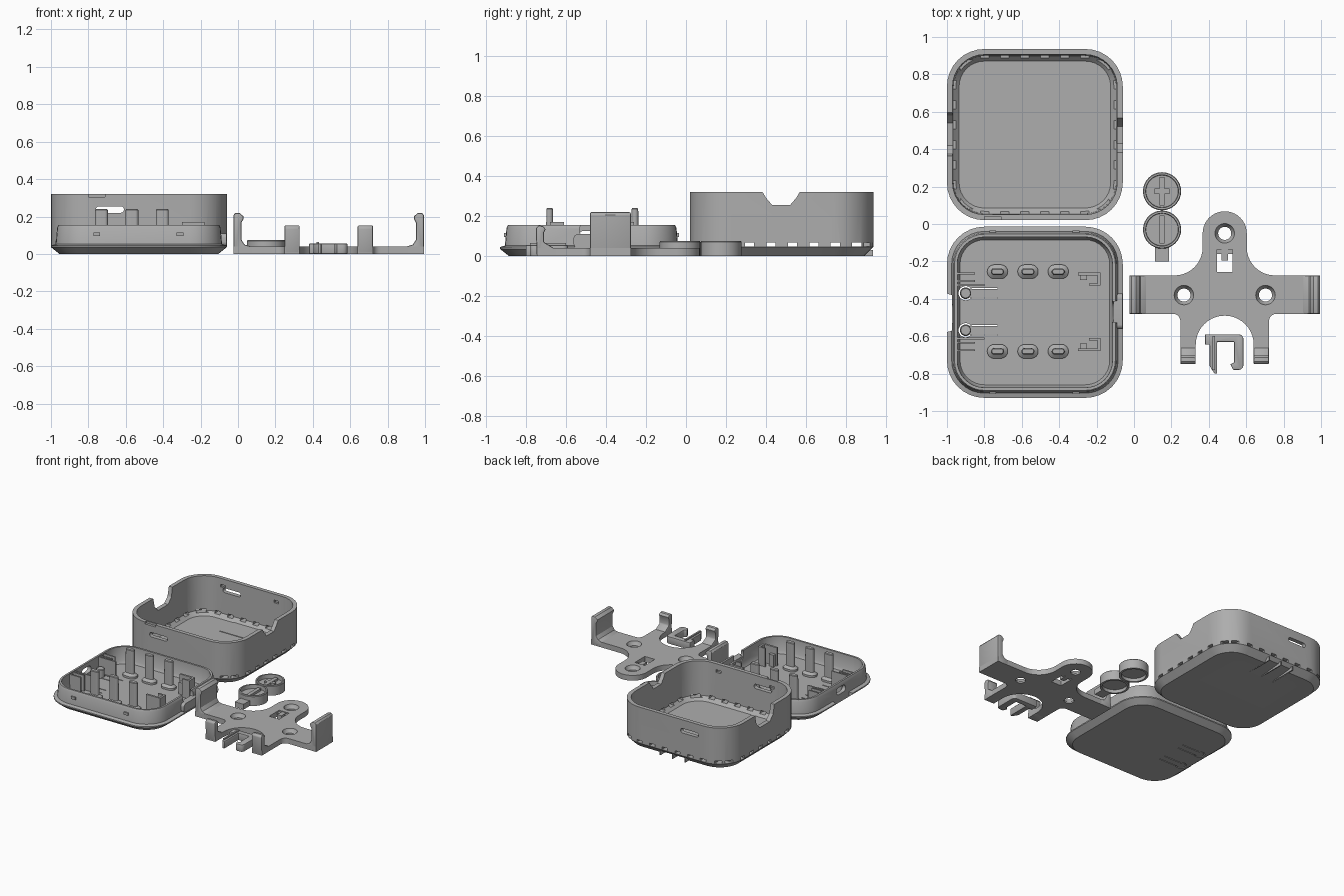
import bpy, bmesh
from math import sin, cos, radians
from mathutils import Vector

if "Cube" in bpy.data.objects:
    bpy.data.objects.remove(bpy.data.objects["Cube"])

GREY = (0.42, 0.42, 0.42, 1)
mat = bpy.data.materials.new("plain grey plastic")
mat.use_nodes = True
mat.diffuse_color = GREY
mat.node_tree.nodes["Principled BSDF"].inputs["Base Color"].default_value = GREY


def finish(name, bm):
    bmesh.ops.recalc_face_normals(bm, faces=bm.faces)
    me = bpy.data.meshes.new(name)
    bm.to_mesh(me)
    bm.free()
    me.materials.append(mat)
    ob = bpy.data.objects.new(name, me)
    bpy.context.collection.objects.link(ob)
    return ob


def arc(cx, cy, r, a0, a1, n=10):
    return [(cx + r * cos(radians(a0 + (a1 - a0) * i / n)),
             cy + r * sin(radians(a0 + (a1 - a0) * i / n))) for i in range(n + 1)]


def rounded(cx, cy, w, h, r, n=8):
    pts = []
    for k, (sx, sy) in enumerate([(1, 1), (-1, 1), (-1, -1), (1, -1)]):
        pts += arc(cx + sx * (w / 2 - r), cy + sy * (h / 2 - r), r, 90 * k, 90 * k + 90, n)
    return pts


def loft(name, cx, cy, w, h, r, levels):
    """Rounded rectangle rings joined in order of (inset, z), capped at both ends."""
    bm = bmesh.new()
    rings = []
    for inset, z in levels:
        pts = rounded(cx, cy, w - 2 * inset, h - 2 * inset, max(r - inset, 0.003))
        rings.append([bm.verts.new((x, y, z)) for x, y in pts])
    n = len(rings[0])
    for a, b in zip(rings, rings[1:]):
        for i in range(n):
            bm.faces.new((a[i], a[(i + 1) % n], b[(i + 1) % n], b[i]))
    bm.faces.new(rings[0])
    bm.faces.new(rings[-1])
    bmesh.ops.remove_doubles(bm, verts=bm.verts, dist=0.00005)
    return finish(name, bm)


def prism(name, pts, axis, lo, hi):
    """Extrude a 2D outline along an axis."""
    place = {"x": lambda p, t: (t, p[0], p[1]),
             "y": lambda p, t: (p[0], t, p[1]),
             "z": lambda p, t: (p[0], p[1], t)}[axis]
    bm = bmesh.new()
    face = bm.faces.new([bm.verts.new(place(p, lo)) for p in pts])
    out = bmesh.ops.extrude_face_region(bm, geom=[face])["geom"]
    step = Vector(place((0, 0), hi - lo))
    bmesh.ops.translate(bm, vec=step, verts=[v for v in out if isinstance(v, bmesh.types.BMVert)])
    return finish(name, bm)


def box(name, x0, x1, y0, y1, z0, z1):
    return prism(name, [(x0, y0), (x1, y0), (x1, y1), (x0, y1)], "z", z0, z1)


def bake(ob):
    bpy.context.view_layer.update()
    me = bpy.data.meshes.new_from_object(ob.evaluated_get(bpy.context.evaluated_depsgraph_get()))
    ob.modifiers.clear()
    ob.data = me


def cut(ob, cutters):
    for c in cutters:
        m = ob.modifiers.new("cut", "BOOLEAN")
        m.operation, m.solver, m.object = "DIFFERENCE", "EXACT", c
    bake(ob)
    for c in cutters:
        bpy.data.objects.remove(c)


def soften(ob, width):
    m = ob.modifiers.new("bevel", "BEVEL")
    m.width, m.segments, m.limit_method, m.angle_limit = width, 2, "ANGLE", radians(50)
    bake(ob)


CX = -0.53
# Deep case shell
CY = 0.478
case = loft("case_shell", CX, CY, 0.94, 0.915, 0.2,
            [(0.045, 0), (0, 0.045), (0, 0.32), (0.03, 0.32), (0.036, 0.06), (0.065, 0.03)])
cuts = []
for i in range(8):
    d = (i - 3.5) * 0.107
    cuts.append(box("vent", -1.1, 0, CY + d - 0.023, CY + d + 0.023, 0.048, 0.068))
    cuts.append(box("vent", CX + d - 0.023, CX + d + 0.023, -0.1, 1.1, 0.048, 0.068))
# Wall openings, button slots, snap pockets and rim notch
cuts.append(prism("notch", [(0.37, 0.34), (0.4, 0.29), (0.43, 0.255), (0.52, 0.255),
                            (0.55, 0.29), (0.58, 0.34)], "x", -0.2, 0.1))
cuts.append(prism("notch", [(0.36, 0.34), (0.38, 0.25), (0.42, 0.21), (0.54, 0.21),
                            (0.58, 0.25), (0.6, 0.34)], "x", -1.1, -0.9))
cuts.append(prism("slot", rounded(-0.685, 0.237, 0.15, 0.034, 0.016), "y", -0.1, 1.1))
for x in (-0.76, -0.31):
    cuts.append(box("pocket", x - 0.02, x + 0.02, 0.035, 0.92, 0.255, 0.275))
cuts.append(box("rim_notch", -0.8, -0.71, -0.1, 0.04, 0.305, 0.4))
cuts.append(prism("ramp", [(0.7, -0.001), (0.7, -0.1), (1, -0.1), (1, 0.03)], "x", -0.65, -0.43))
cut(case, cuts)
box("case_floor_patch", -0.645, -0.435, 0.7, 0.87, 0.028, 0.034)
for i, x in enumerate((-0.645, -0.54, -0.435)):
    prism(f"case_support_fin_{i}", [(0.72, 0), (0.935, 0), (0.935, 0.03), (0.89, 0.03)],
          "x", x - 0.004, x + 0.004)

# Shallow lid with raised rim
LY = -0.472
lid = loft("lid_shell", CX, LY, 0.94, 0.915, 0.2,
           [(0.045, 0), (0, 0.036), (0, 0.045), (0.025, 0.052), (0.033, 0.14), (0.04, 0.155),
            (0.055, 0.155), (0.058, 0.05), (0.07, 0.03)])
cuts = [prism("port", rounded(-0.48, 0.1, 0.11, 0.05, 0.024), "x", -1.1, -0.9),
        prism("recess", [(-1.1, -0.34), (-0.974, -0.38), (-0.974, -0.57), (-1.1, -0.61)],
              "z", -0.1, 0.3),
        prism("port", rounded(-0.47, 0.13, 0.12, 0.09, 0.04), "x", -0.125, 0)]
for y in (-0.37, -0.568):
    ring = arc(-0.9, y, 0.038, 42, 318, 20) + arc(-0.9, y, 0.031, 318, 42, 20)
    cuts.append(prism("ring_slot", ring, "z", -0.1, 0.1))
    for s in (-1, 1):
        cuts.append(box("strip_slot", -0.868, -0.73, y + s * 0.026 - 0.003,
                        y + s * 0.026 + 0.003, -0.1, 0.1))
cut(lid, cuts)
for y, side in ((-0.37, "back"), (-0.568, "front")):
    loft(f"{side}_push_post", -0.9, y, 0.058, 0.058, 0.029, [(0, 0.005), (0, 0.085), (0.004, 0.09)])
prism("lid_side_tab", rounded(-0.467, 0.075, 0.19, 0.07, 0.025), "x", -0.11, -0.062)

# Flared posts, corner brackets, rails and snap bumps inside the lid
for s, side in ((1, "back"), (-1, "front")):
    y = -0.468 + s * 0.213
    for i, x in enumerate((-0.73, -0.567, -0.405)):
        loft(f"{side}_post_{i}", x, y, 0.11, 0.075, 0.037,
             [(0, 0.028), (0, 0.045), (0.02, 0.06), (0.021, 0.235), (0.025, 0.24)])
    h = lambda d: -0.47 + s * d
    prism(f"{side}_bracket", [(-0.3, h(0.21)), (-0.18, h(0.21)), (-0.18, h(0.14)), (-0.24, h(0.14)),
                              (-0.24, h(0.152)), (-0.195, h(0.152)), (-0.195, h(0.195)),
                              (-0.3, h(0.195))], "z", 0.028, 0.17)
    box(f"{side}_bracket_step", -0.29, -0.25, h(0.195), h(0.17), 0.028, 0.12)
    for i, (d, x1) in enumerate(((0.143, -0.8), (0.165, -0.85), (0.205, -0.85))):
        box(f"{side}_rail_{i}", -0.955, x1, h(d) - 0.005, h(d) + 0.005, 0.028, 0.15)
    yb = LY + s * 0.425
    for x in (-0.755, -0.31):
        box(f"{side}_snap_bump", x - 0.018, x + 0.018, yb - 0.012, yb + 0.012, 0.095, 0.115)

# Cradle plate
MX = 0.485
half = (arc(0, -0.05, 0.118, 90, 0) + arc(0.268, -0.125, 0.15, 180, 270)
        + [(0.51, -0.275), (0.51, -0.48)] + arc(0.277, -0.52, 0.04, 90, 180, 6)
        + [(0.237, -0.745), (0.155, -0.745)] + arc(0, -0.645, 0.155, 0, 90))
outline = [(MX + u, y) for u, y in half] + [(MX - u, y) for u, y in half[-2:0:-1]]
plate = prism("cradle_plate", outline, "z", 0, 0.04)
cuts = [loft("screw", x, y, 0.11, 0.11, 0.055,
             [(0.02, -0.02), (0.02, 0.012), (0.005, 0.032), (0, 0.05)])
        for x, y in ((MX, -0.05), (MX - 0.218, -0.38), (MX + 0.218, -0.38))]
cuts.append(box("window", MX - 0.042, MX + 0.042, -0.257, -0.137, -0.1, 0.1))
cut(plate, cuts)
box("cradle_window_latch", MX - 0.018, MX + 0.018, -0.195, -0.135, 0.0, 0.035)
box("cradle_window_ledge", MX - 0.044, MX + 0.044, -0.16, -0.135, 0.005, 0.03)

# Cradle end grips and front hooks
grip = [(0.51, 0), (0.51, 0.205), (0.5, 0.22), (0.475, 0.218), (0.455, 0.2), (0.455, 0.188),
        (0.466, 0.168), (0.466, 0.075), (0.45, 0.05), (0.415, 0.04), (0.415, 0)]
for s, side in ((1, "left"), (-1, "right")):
    soften(prism(f"{side}_end_grip", [(MX + s * u, z) for u, z in grip], "y", -0.48, -0.275), 0.008)
    xs = sorted((MX + s * 0.237, MX + s * 0.155))
    soften(prism(f"{side}_front_hook", [(-0.745, 0), (-0.75, 0.14), (-0.735, 0.152), (-0.715, 0.15),
                                        (-0.7, 0.135), (-0.71, 0.115), (-0.71, 0.07),
                                        (-0.66, 0.04), (-0.66, 0)], "x", *xs), 0.007)

# Twin button cap with plus and minus marks
BX = 0.15
for y, name in ((0.175, "plus"), (-0.03, "minus")):
    loft(f"{name}_button_cup", BX, y, 0.204, 0.204, 0.102,
         [(0.016, 0.025), (0.016, 0), (0, 0), (0, 0.07), (0.004, 0.075), (0.014, 0.075),
          (0.016, 0.045)])
    box(f"{name}_button_bar", BX - 0.014, BX + 0.014, y - 0.075, y + 0.075, 0.04, 0.062)
box("plus_button_crossbar", BX - 0.04, BX + 0.04, 0.161, 0.189, 0.04, 0.061)
box("button_tail", BX - 0.037, BX + 0.037, -0.2, -0.115, 0, 0.04)

# Loose spring clip
clip = ([(0.38, -0.59), (0.38, -0.645), (0.405, -0.645), (0.405, -0.76), (0.43, -0.8), (0.445, -0.8),
         (0.445, -0.63), (0.535, -0.63), (0.535, -0.74), (0.515, -0.75), (0.53, -0.78)]
        + arc(0.56, -0.755, 0.025, -90, 0, 4) + arc(0.56, -0.615, 0.025, 0, 90, 4))
soften(prism("spring_clip", clip, "z", 0, 0.055), 0.004)
box("spring_clip_rib", 0.42, 0.432, -0.78, -0.6, 0.05, 0.065)

# Smooth the rounded walls, keep the edges crisp
for ob in bpy.context.collection.objects:
    ob.select_set(ob.type == "MESH")
    if ob.type == "MESH":
        bpy.context.view_layer.objects.active = ob
bpy.ops.object.shade_smooth_by_angle(angle=radians(30))
